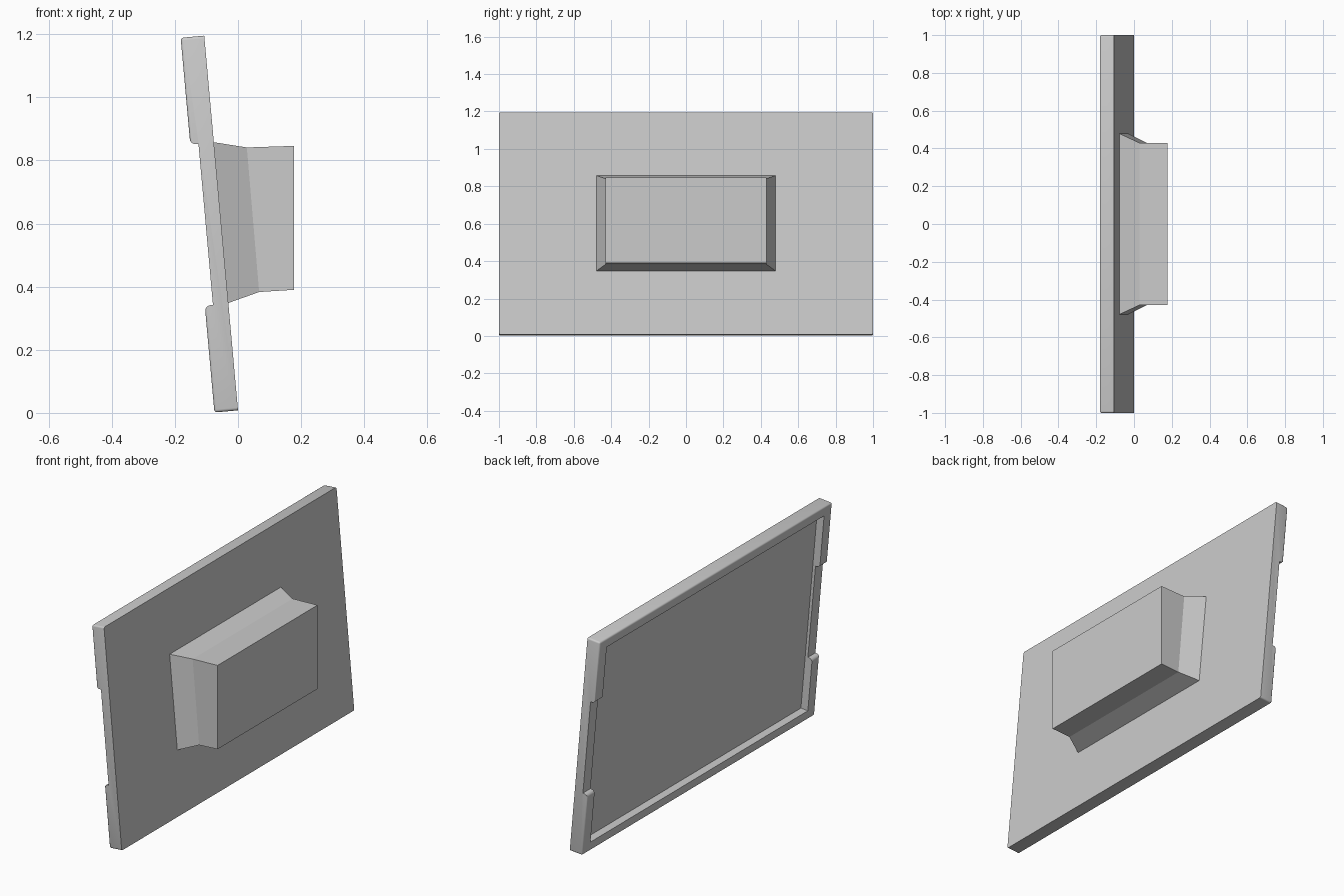
import bpy, bmesh, math
from mathutils import Matrix, Vector

cube = bpy.data.objects.get("Cube")
if cube:
    bpy.data.objects.remove(cube)

grey = bpy.data.materials.new("light_grey")
grey.use_nodes = True
grey.diffuse_color = (0.6, 0.6, 0.6, 1)
grey.node_tree.nodes["Principled BSDF"].inputs["Base Color"].default_value = (0.6, 0.6, 0.6, 1)

HEIGHT, THICK, FLOOR, NOTCH = 1.192, 0.075, 0.033, 0.049
RIM_SIDE, RIM_END = 0.065, 0.05
TILT = math.radians(5.15)
# Panel frame: x = towards the front face, z = up along the tilted panel
FRAME = Matrix.Translation((0, 0, 0.008)) @ Matrix.Rotation(-TILT, 4, "Y")


def finish(name, bm, matrix=Matrix()):
    bmesh.ops.recalc_face_normals(bm, faces=bm.faces)
    mesh = bpy.data.meshes.new(name)
    bm.to_mesh(mesh)
    bm.free()
    mesh.materials.append(grey)
    obj = bpy.data.objects.new(name, mesh)
    obj.matrix_world = matrix
    bpy.context.collection.objects.link(obj)
    return obj


def box(bm, low, high):
    low, high = Vector(low), Vector(high)
    m = Matrix.Translation((low + high) / 2) @ Matrix.Diagonal((*(high - low), 1))
    bmesh.ops.create_cube(bm, size=1, matrix=m)


def loft(bm, rings):
    loops = [[bm.verts.new(p) for p in ring] for ring in rings]
    for a, b in zip(loops, loops[1:]):
        for i in range(len(a)):
            j = (i + 1) % len(a)
            bm.faces.new((a[i], a[j], b[j], b[i]))
    bm.faces.new(loops[0])
    bm.faces.new(loops[-1])


# Panel slab, rounded everywhere except around its flat front face
bm = bmesh.new()
box(bm, (-THICK, -1, 0), (0, 1, HEIGHT))
round_edges = [e for e in bm.edges if min(v.co.x for v in e.verts) < -0.01]
bmesh.ops.bevel(bm, geom=round_edges, offset=0.009, segments=3, profile=0.5, affect="EDGES")
panel = finish("tray_panel", bm, FRAME)

# Recess in the back
bm = bmesh.new()
box(bm, (-0.2, RIM_SIDE - 1, RIM_END), (-FLOOR, 1 - RIM_SIDE, HEIGHT - RIM_END))
recess = finish("recess_cutter", bm, FRAME)

# Notch through both side rims, with rounded lips
R = 0.018
arc = [(R * math.sin(a), R * math.cos(a)) for a in [math.pi / 2 * i / 5 for i in range(6)]]
low, high = 0.34, 0.852
lower = [(-THICK + R - q, low - R + p) for p, q in arc]
upper = [(x, low + high - z) for x, z in reversed(lower)]
outline = [(-0.2, low - R)] + lower + [(-NOTCH, low), (-NOTCH, high)] + upper + [(-0.2, high + R)]
bm = bmesh.new()
loft(bm, [[(x, y, z) for x, z in outline] for y in (-1.2, 1.2)])
notch = finish("notch_cutter", bm, FRAME)

for cutter in (recess, notch):
    mod = panel.modifiers.new(cutter.name, "BOOLEAN")
    mod.operation = "DIFFERENCE"
    mod.solver = "EXACT"
    mod.object = cutter
    cutter.hide_render = True

# Apply the cuts and drop the cutters
bpy.context.view_layer.update()
cut = bpy.data.meshes.new_from_object(panel.evaluated_get(bpy.context.evaluated_depsgraph_get()))
panel.modifiers.clear()
panel.data = cut
for cutter in (recess, notch):
    bpy.data.objects.remove(cutter)

bpy.ops.object.select_all(action="DESELECT")
panel.select_set(True)
bpy.context.view_layer.objects.active = panel
bpy.ops.object.shade_smooth_by_angle(angle=math.radians(40))

# Housing on the front: tapered skirt, then a straight block
# Each ring: half width, (x, z) of the lower edge, (x, z) of the upper edge
sections = [
    (0.48, (-0.034, 0.347), (-0.079, 0.858)),
    (0.43, (0.067, 0.383), (0.028, 0.841)),
    (0.43, (0.178, 0.39), (0.178, 0.846)),
]
bm = bmesh.new()
loft(bm, [[(a[0], -w, a[1]), (a[0], w, a[1]), (b[0], w, b[1]), (b[0], -w, b[1])]
          for w, a, b in sections])
finish("front_housing", bm)
